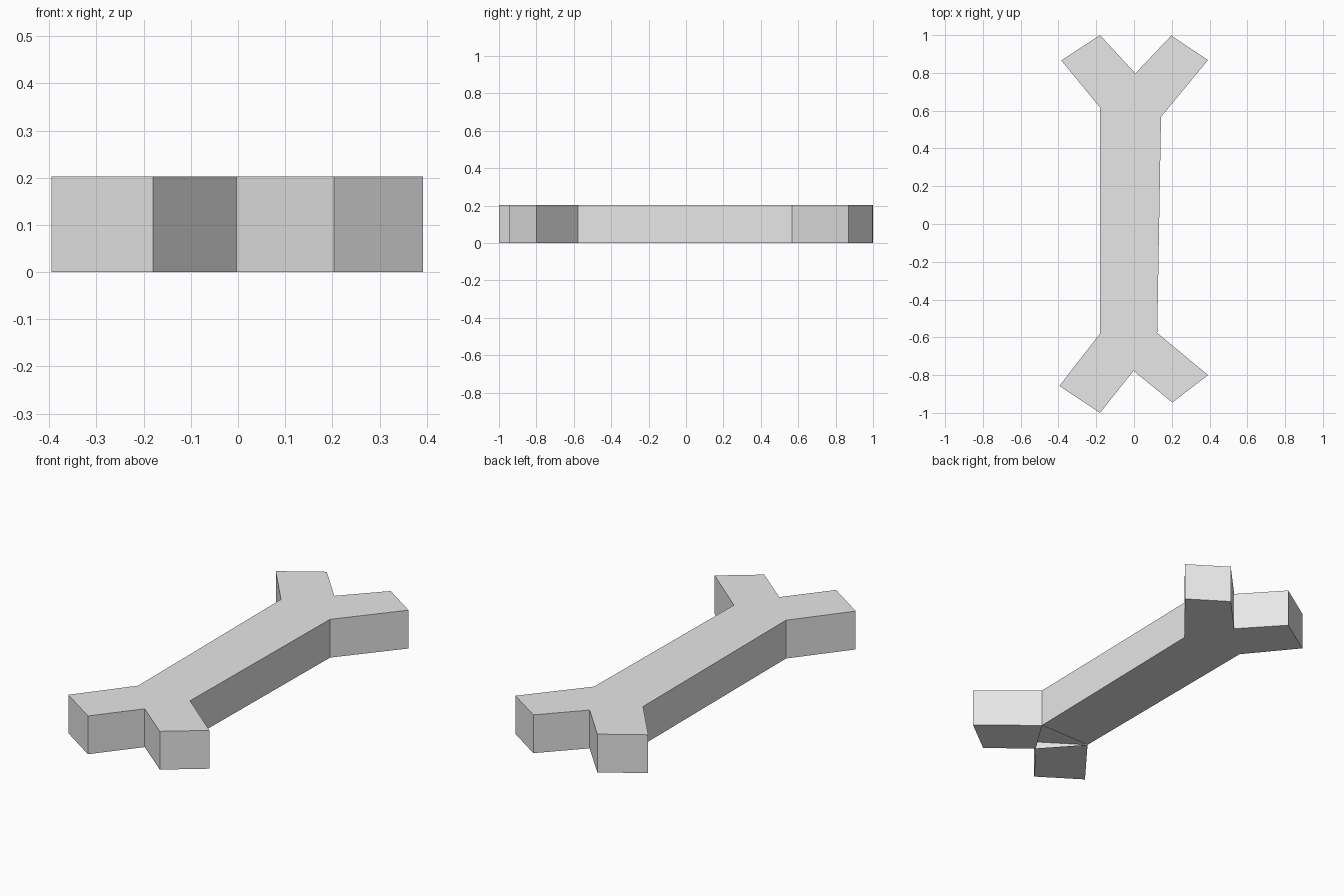
import bpy
import bmesh

cube = bpy.data.objects.get("Cube")
if cube:
    bpy.data.objects.remove(cube, do_unlink=True)

HEIGHT = 0.203

# One plain grey
grey = bpy.data.materials.new("plain_grey")
grey.use_nodes = True
colour = (0.8, 0.8, 0.8, 1.0)
grey.diffuse_color = colour
grey.node_tree.nodes["Principled BSDF"].inputs["Base Color"].default_value = colour

# Outline, counter-clockwise: front prongs, then back prongs
front_right = [(-0.18, -0.58), (-0.395, -0.857), (-0.18, -1.0)]
front_notch = [(-0.003, -0.777)]
front_left = [(0.203, -0.945), (0.392, -0.80), (0.123, -0.577)]
back_left = [(0.143, 0.567), (0.392, 0.868), (0.197, 0.997)]
back_notch = [(0.007, 0.797)]
back_right = [(-0.18, 1.0), (-0.385, 0.866), (-0.18, 0.617)]
outline = front_right + front_notch + front_left + back_left + back_notch + back_right

bm = bmesh.new()
low = [bm.verts.new((x, y, 0)) for x, y in outline]
high = [bm.verts.new((x, y, HEIGHT)) for x, y in outline]
count = len(outline)

# Top and side walls
bm.faces.new(high)
for i in range(count):
    j = (i + 1) % count
    bm.faces.new((low[i], low[j], high[j], high[i]))

# Underside: two front prongs and the shaft, open where the front prongs meet
bm.faces.new(reversed(low[0:4]))
bm.faces.new(reversed(low[3:7]))
bm.faces.new(reversed(low[6:] + low[:1]))

mesh = bpy.data.meshes.new("bone")
bm.to_mesh(mesh)
bm.free()
mesh.materials.append(grey)
bone = bpy.data.objects.new("bone", mesh)
bpy.context.collection.objects.link(bone)
